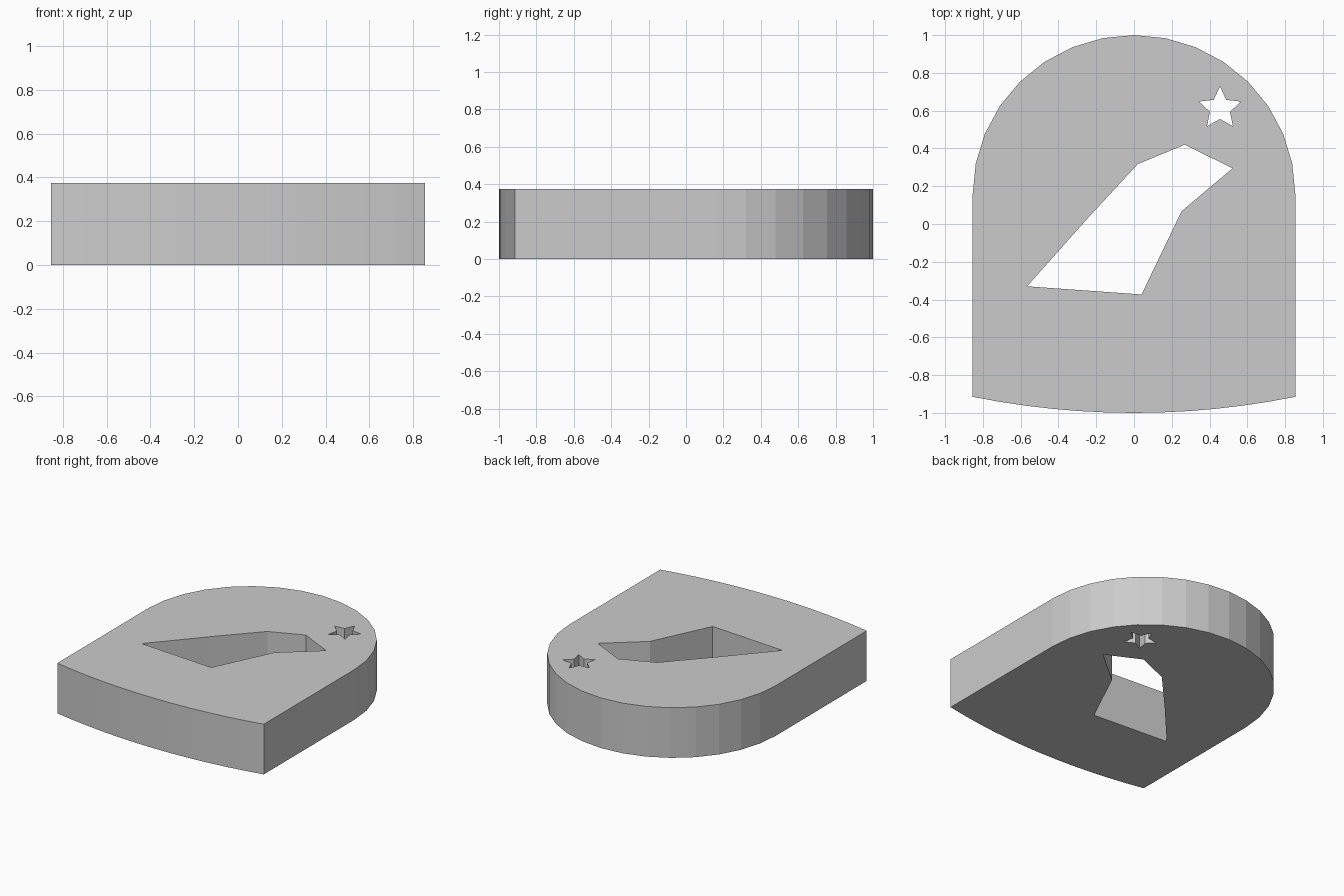
import bpy, bmesh
from math import sin, cos, asin, pi, sqrt

if "Cube" in bpy.data.objects:
    bpy.data.objects.remove(bpy.data.objects["Cube"])

HEIGHT = 0.375
HALF_W = 0.854


def arch_outline():
    # rounded top: half ellipse with 16 sides
    pts = [(HALF_W * cos(pi * i / 16), 0.157 + 0.843 * sin(pi * i / 16)) for i in range(17)]
    # gently bowed front edge, lowest at y = -1
    sag, n = 0.085, 12
    radius = (HALF_W ** 2 + sag ** 2) / (2 * sag)
    span = asin(HALF_W / radius)
    for i in range(n + 1):
        a = -span + 2 * span * i / n
        pts.append((radius * sin(a), -1 + radius - radius * cos(a)))
    return pts


def star_outline(cx, cy, outer, inner):
    return [(cx + (inner if i % 2 else outer) * cos(pi / 2 + i * pi / 5),
             cy + (inner if i % 2 else outer) * sin(pi / 2 + i * pi / 5)) for i in range(10)]


def plate(name, loops, height):
    # fill the outer loop minus the holes, then extrude upward
    bm = bmesh.new()
    edges = []
    for pts in loops:
        vs = [bm.verts.new((x, y, 0)) for x, y in pts]
        edges += [bm.edges.new((vs[i - 1], vs[i])) for i in range(len(vs))]
    bmesh.ops.triangle_fill(bm, use_beauty=True, use_dissolve=False, edges=edges, normal=(0, 0, 1))
    ext = bmesh.ops.extrude_face_region(bm, geom=bm.faces[:], use_keep_orig=True)
    top = [g for g in ext["geom"] if isinstance(g, bmesh.types.BMVert)]
    bmesh.ops.translate(bm, verts=top, vec=(0, 0, height))
    bmesh.ops.recalc_face_normals(bm, faces=bm.faces[:])
    mesh = bpy.data.meshes.new(name)
    bm.to_mesh(mesh)
    bm.free()
    obj = bpy.data.objects.new(name, mesh)
    bpy.context.collection.objects.link(obj)
    return obj


# angular through-hole
slot = [(-0.566, -0.33), (0.04, -0.373), (0.252, 0.068), (0.522, 0.295),
        (0.268, 0.42), (0.02, 0.317), (-0.25, 0.025)]

plate("arched_plate", [arch_outline(), slot, star_outline(0.455, 0.612, 0.117, 0.056)], HEIGHT)
